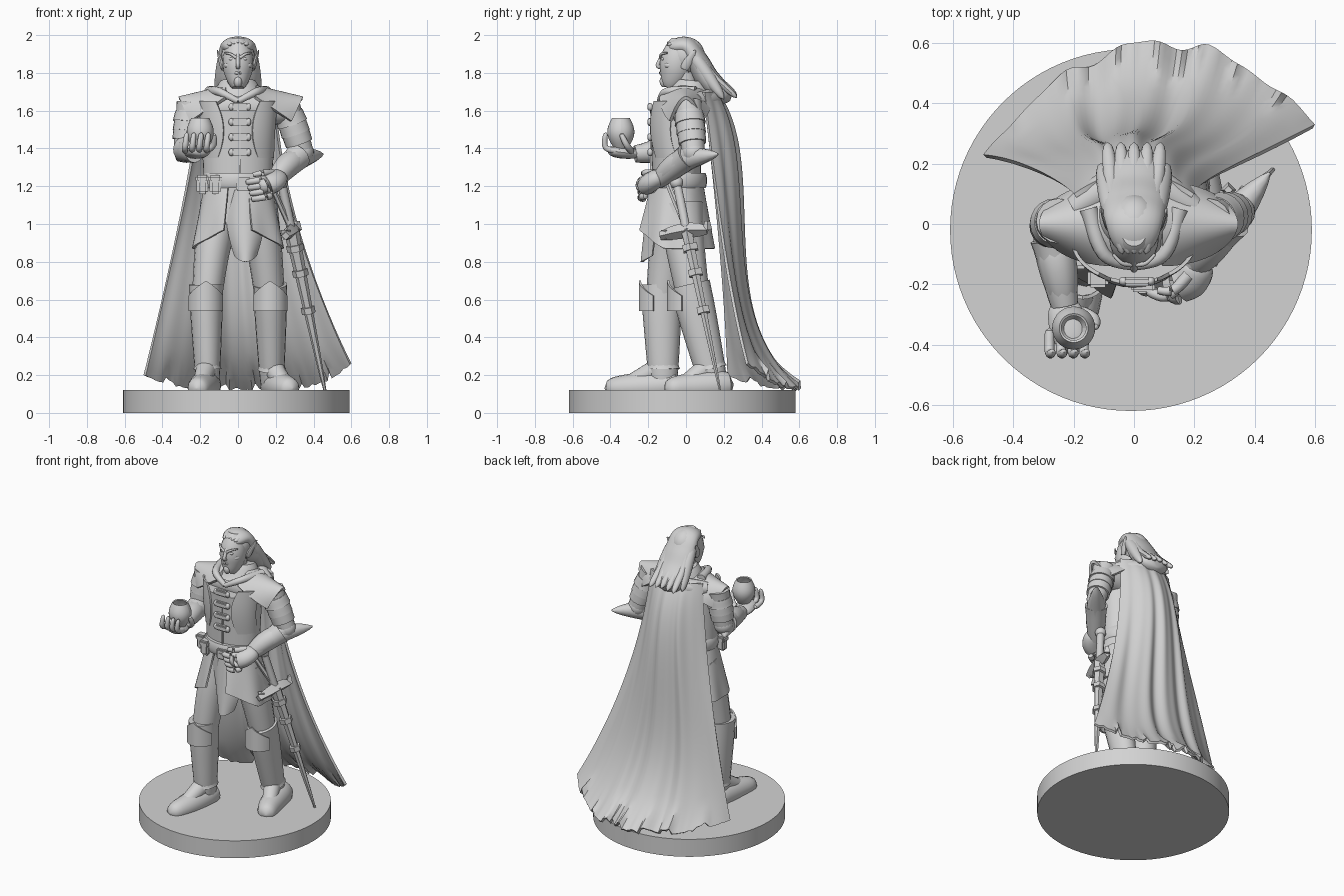
import bpy, bmesh, math, random
from math import sin, cos, pi, sqrt
from mathutils import Vector

random.seed(4)
cube = bpy.data.objects.get("Cube")
if cube:
    bpy.data.objects.remove(cube, do_unlink=True)

grey = bpy.data.materials.new("plain_grey")
grey.use_nodes = True
colour = (.65, .65, .65, 1)
grey.diffuse_color = colour
grey.node_tree.nodes["Principled BSDF"].inputs["Base Color"].default_value = colour
parts = []
both_sides = (-1, 1)


def finish(name, bm):
    bmesh.ops.recalc_face_normals(bm, faces=bm.faces)
    mesh = bpy.data.meshes.new(name)
    bm.to_mesh(mesh)
    bm.free()
    mesh.materials.append(grey)
    obj = bpy.data.objects.new(name, mesh)
    bpy.context.collection.objects.link(obj)
    parts.append(obj)


def smooth_path(path, steps):
    """Catmull-Rom curve through the given points."""
    points = [Vector(p) for p in path]
    padded = [points[0], *points, points[-1]]
    curve = []
    for before, here, there, after in zip(padded, padded[1:], padded[2:], padded[3:]):
        for k in range(steps):
            t = k / steps
            cubic = 3 * (here - there) + after - before
            square = 2 * before - 5 * here + 4 * there - after
            curve.append(here + t * (there - before + t * (square + t * cubic)) / 2)
    return curve + [points[-1]]


def limb(name, path, start, end=None, bulge=0, flat=1, sides=16, rounded=False, steps=6):
    """Solid swept along a path; its radius runs from start to end with a bulge between."""
    end = start if end is None else end
    curve = smooth_path(path, steps)
    last = len(curve) - 1
    bm, rings = bmesh.new(), []
    for i, point in enumerate(curve):
        t = i / last
        radius = start + (end - start) * t + bulge * sin(pi * t)
        if rounded:
            radius *= sqrt(max(.01, 1 - (2 * t - 1) ** 6))
        along = (curve[min(i + 1, last)] - curve[max(i - 1, 0)]).normalized()
        reference = Vector((0, 1, 0)) if abs(along.x) > .9 else Vector((1, 0, 0))
        across = (reference - along * reference.dot(along)).normalized()
        up = along.cross(across) * flat
        angles = [2 * pi * k / sides for k in range(sides)]
        rings.append([bm.verts.new(point + radius * (across * cos(w) + up * sin(w))) for w in angles])
    for low, high in zip(rings, rings[1:]):
        for k in range(sides):
            bm.faces.new((low[k - 1], low[k], high[k], high[k - 1]))
    bm.faces.new(rings[0])
    bm.faces.new(rings[-1])
    finish(name, bm)


def sheet(name, surface, columns=16, rows=12, thickness=.012):
    """Thick cloth or plate following a surface function of u and v."""
    bm = bmesh.new()
    grid = [[bm.verts.new(surface(i / columns, j / rows)) for i in range(columns + 1)] for j in range(rows + 1)]
    for upper, lower in zip(grid, grid[1:]):
        for i in range(columns):
            bm.faces.new((upper[i], upper[i + 1], lower[i + 1], lower[i]))
    bmesh.ops.recalc_face_normals(bm, faces=bm.faces)
    bmesh.ops.solidify(bm, geom=list(bm.faces), thickness=thickness)
    finish(name, bm)


def ball(name, centre, size):
    bm = bmesh.new()
    bmesh.ops.create_uvsphere(bm, u_segments=20, v_segments=12, radius=1)
    bmesh.ops.scale(bm, vec=size, verts=bm.verts)
    bmesh.ops.translate(bm, vec=centre, verts=bm.verts)
    finish(name, bm)


def box(name, centre, size):
    bm = bmesh.new()
    bmesh.ops.create_cube(bm, size=1)
    bmesh.ops.scale(bm, vec=size, verts=bm.verts)
    bmesh.ops.bevel(bm, geom=list(bm.edges), offset=min(size) / 4, segments=2, affect='EDGES')
    bmesh.ops.translate(bm, vec=centre, verts=bm.verts)
    finish(name, bm)


# Round base
limb("base", [(-.01, -.02, 0), (-.01, -.02, .12)], .6, sides=96, steps=1)

# Torso, shoulders, neck and collar
limb("torso", [(0, -.05, 1), (0, -.05, 1.6)], .17, .2, flat=.7, sides=32)
limb("shoulders", [(-.25, 0, 1.6), (0, -.01, 1.62), (.25, 0, 1.6)], .07, bulge=.03)
limb("neck", [(0, .02, 1.6), (0, -.01, 1.8)], .06)
limb("collar", [(0, .02, 1.66), (0, .03, 1.76)], .15, .09, flat=.9, sides=32)
limb("cape_mantle", [(-.2, .05, 1.65), (0, .15, 1.66), (.2, .05, 1.65)], .04, bulge=.02)
for side in both_sides:
    def breast(u, v):
        angle = u + .4 + .2 * (2 * v - 1) ** 2
        swell = .19 + .02 * v
        return side * swell * sin(angle), -.05 - .7 * swell * cos(angle) - .01 * sin(pi * v), 1.35 + .3 * v
    sheet("breast_plate", breast)
    limb("collar_fold", [(side * .15, .05, 1.7), (side * .1, -.1, 1.7), (0, -.14, 1.65)], .03, .015)
for row in range(4):
    height = 1.38 + row * .08
    box("clasp", (.01, -.19, height), (.09, .03, .04))
    for side in both_sides:
        ball("clasp_end", (.01 + side * .045, -.19, height), (.015, .015, .02))
box("front_seam", (.01, -.18, 1.4), (.01, .02, .3))

# Belt, pouches and skirts
limb("belt", [(0, -.05, 1.19), (0, -.05, 1.27)], .18, bulge=.01, flat=.85, sides=32)
box("buckle", (.03, -.21, 1.21), (.08, .03, .07))
box("buckle_pin", (.03, -.22, 1.21), (.04, .02, .03))
for pouch in (Vector((-.19, -.12, 1.21)), Vector((-.12, -.18, 1.21))):
    box("pouch", pouch, (.06, .05, .1))
    box("pouch_flap", pouch + Vector((0, 0, .03)), (.07, .06, .04))


def tabard(u, v):
    across = 2 * u - 1
    width = .09 + .025 * sin(pi * v) - .03 * v
    return .04 + across * width, -.2 - .04 * v + .06 * across ** 2, 1.18 - v * (.38 - .03 * across ** 2)


sheet("front_tabard", tabard, thickness=.015)
for side in both_sides:
    def skirt(u, v):
        angle = .3 + (pi - .3) * u
        flare = (.18 + .07 * v) * (1 + .04 * v * sin(angle * 7))
        drop = .2 + .13 * min(1, angle * .8)
        return side * flare * sin(angle), -.05 - .8 * flare * cos(angle), 1.2 - v * drop
    sheet("side_skirt", skirt, columns=28)

# Legs and boots
legs = {"right": [(-.09, -.04, 1.1), (-.17, -.13, .68), (-.16, -.12, .14), (-.22, -.43, .13)],
        "left": [(.1, -.03, 1.1), (.17, .02, .68), (.18, .15, .14), (.29, -.11, .13)]}
for side, joints in legs.items():
    hip, knee, ankle, toe = map(Vector, joints)
    limb(side + "_thigh", [hip, knee.lerp(hip, .4), knee.lerp(ankle, .2)], .11, .075, flat=1.1)
    limb(side + "_boot", [knee, knee.lerp(ankle, .4), ankle], .09, .058, bulge=.008, flat=1.2, sides=20)
    limb(side + "_ankle_cuff", [ankle.lerp(knee, .17), ankle.lerp(knee, .25)], .075, .062, flat=1.2)
    limb(side + "_foot", [ankle + Vector((0, .1, .01)), ankle.lerp(toe, .5), toe], .085, .045,
         bulge=.01, rounded=True)
    limb(side + "_instep", [ankle.lerp(knee, .2), ankle.lerp(toe, .7)], .06, .04)

    def guard(u, v):
        angle = 2.4 * (u - .5)
        peak = .16 - .08 * abs(2 * u - 1)
        return knee + Vector((.098 * sin(angle), -.12 * cos(angle), v * peak - .14))
    sheet(side + "_knee_guard", guard)

# Arms: sleeve, overlapping bands, bracer with a swept point
arms = {"right": [(-.25, .01, 1.64), (-.28, -.01, 1.4), (-.23, -.27, 1.37), (-.32, .04, 1.34)],
        "left": [(.25, .01, 1.64), (.34, .04, 1.38), (.19, -.15, 1.23), (.45, .17, 1.37)]}
for side, joints in arms.items():
    shoulder, elbow, wrist, point = map(Vector, joints)
    limb(side + "_upper_arm", [shoulder, elbow], .075, .06)
    ball(side + "_elbow", elbow, (.062, .062, .062))
    for band in range(3):
        t = .2 + band * .2
        limb(side + "_arm_band", [shoulder.lerp(elbow, t), shoulder.lerp(elbow, t + .22)],
             .075, .083 - band * .005, sides=20)
    limb(side + "_forearm", [elbow, wrist], .06, .04)
    limb(side + "_bracer", [elbow.lerp(wrist, .15), wrist], .072, .045, sides=20)
    limb(side + "_bracer_point", [point, elbow.lerp(wrist, .3), wrist], .004, .035, bulge=.045, sides=10)

# Shoulder plates
for side in both_sides:
    def shoulder_plate(u, v):
        across = 2 * u - 1
        depth = .14 * sqrt(1 - .6 * v * v)
        reach = .08 + .25 * v - .06 * v * across ** 2
        return side * reach + .015, depth * across, 1.735 - .06 * v - (.06 + .07 * v) * across ** 2
    sheet("shoulder_plate", shoulder_plate, thickness=.018)

# Right hand, open under the goblet
cup = Vector((-.2, -.345, 1.4))
limb("right_palm", [(-.24, -.25, 1.37), cup - Vector((.015, 0, .02)), (-.2, -.41, 1.39)],
     .045, .045, bulge=.02, flat=.5, rounded=True)
for finger in range(4):
    knuckle = cup + Vector((finger * .038 - .08, 0, -.015))
    limb("right_finger", [knuckle, knuckle + Vector((0, -.08, .02)), knuckle + Vector((.01, -.08, .1))],
         .018, .014, sides=10, rounded=True)
limb("right_thumb", [cup + Vector((.02, .06, -.02)), cup + Vector((.07, .03, .02)), cup + Vector((.07, 0, .08))],
     .02, .014, sides=10, rounded=True)


def bowl(u, v):
    radius = .035 + .013 * v + .03 * sin(pi * v)
    return cup + Vector((radius * cos(2 * pi * u), radius * sin(2 * pi * u), .16 * v))


sheet("goblet", bowl, columns=28, thickness=.008)

# Left hand, resting on the belt
limb("left_palm", [(.22, -.12, 1.26), (.18, -.19, 1.22), (.1, -.22, 1.19)], .05, .05, bulge=.015,
     flat=.8, rounded=True)
for finger in range(4):
    knuckle = Vector((.15 + finger * .01, -.21, 1.24 - finger * .03))
    limb("left_finger", [knuckle, knuckle + Vector((-.05, -.03, -.01)), knuckle + Vector((-.11, -.01, -.02))],
         .02, .016, sides=10, rounded=True)
limb("left_thumb", [(.18, -.17, 1.27), (.13, -.22, 1.27), (.08, -.22, 1.26)], .022, .012, sides=10)

# Head and face
ball("skull", (0, 0, 1.89), (.088, .1, .1))
limb("face", [(0, -.09, 1.72), (0, -.06, 1.8), (0, -.04, 1.9), (0, -.03, 1.98)],
     .03, .04, bulge=.047, flat=1.1, sides=24)
limb("nose", [(0, -.12, 1.9), (0, -.15, 1.84), (0, -.12, 1.83)], .01, .013, sides=10)
limb("lips", [(-.03, -.11, 1.8), (0, -.135, 1.8), (.03, -.11, 1.8)], .004, bulge=.005, sides=10)
limb("goatee", [(0, -.12, 1.78), (0, -.115, 1.725)], .012, .01, bulge=.012, sides=10)
for side in both_sides:
    limb("brow", [(side * .01, -.135, 1.88), (side * .04, -.13, 1.9), (side * .07, -.1, 1.905)], .009, .005, sides=10)
    ball("eye", (side * .033, -.12, 1.873), (.015, .01, .009))
    ball("cheekbone", (side * .05, -.09, 1.84), (.024, .026, .018))
    limb("ear", [(side * .08, -.01, 1.82), (side * .09, .01, 1.86), (side * .11, .05, 1.92)],
         .01, .002, bulge=.006, flat=2, sides=10)
    limb("side_hair", [(side * .07, .02, 1.92), (side * .08, .09, 1.82), (side * .11, .2, 1.66)],
         .02, .015, bulge=.02, rounded=True)

# Long swept-back hair
crown = [Vector(p) for p in [(0, -.1, 1.93), (0, 0, 1.94), (0, .06, 1.86), (0, .12, 1.76), (0, .23, 1.65)]]
limb("hair", crown, .075, .12, bulge=.012, flat=.55, sides=24, rounded=True)
for strand in range(-2, 3):
    spread = [p + Vector((strand * (.02 + .006 * i), .01 * i, .03 - .006 * abs(strand)))
              for i, p in enumerate(crown)]
    limb("hair_strand", spread, .02, .025, flat=.8, sides=10, rounded=True)

# Sword in its scabbard
pommel, tip = Vector((.23, -.05, 1.22)), Vector((.46, .18, .12))
hilt = pommel.lerp(tip, .23)
ball("pommel", pommel, (.035, .035, .035))
limb("sword_grip", [pommel, hilt], .024, sides=10)
limb("scabbard", [hilt, tip], .042, .008, flat=.8, sides=6)
limb("cross_guard", [hilt + Vector((-.03, -.14, -.03)), hilt, hilt + Vector((.03, .11, 0))],
     .022, bulge=.02, sides=4, steps=2)
for end in both_sides:
    prong = hilt + Vector((.03 * end, .11 * end, 0))
    limb("guard_prong", [prong, prong + Vector((0, 0, .05 * end))], .026, .014, sides=4, steps=1)
for t in (.3, .42, .6):
    limb("scabbard_band", [pommel.lerp(tip, t), pommel.lerp(tip, t + .03)], .055 - .03 * t, sides=6, steps=1)
limb("sword_strap", [(.17, -.1, 1.22), hilt], .015, sides=6)

# Cape with folds, spreading hem and torn edge
tears = [random.random() ** 3 * .05 for column in range(61)]


def cape(u, v):
    across = 2 * u - 1
    left, right = .2 + .4 * v ** 1.6, -.2 - .3 * v ** 1.2
    edge = .1 + .18 * v + .05 * across * v ** 3
    depth = .2 - .18 * v - .13 * (1 - v) ** 8 + .3 * v ** 6
    fold = .015 * sqrt(v) * (cos(across * 13 + v) + sin(across * 23) / 2) * (1 - across ** 4)
    lift = (.13 if across > 0 else .07) * across ** 4 * v * v
    torn = tears[round(u * 60)] * max(0, v - .9) * 10
    return right + (left - right) * u, edge + depth * (1 - across * across) + fold, 1.7 - 1.57 * v + lift + torn


sheet("cape", cape, columns=60, rows=40, thickness=.016)

# Smooth shading with sharp creases kept
bpy.ops.object.select_all(action='DESELECT')
for obj in parts:
    obj.select_set(True)
bpy.context.view_layer.objects.active = parts[0]
bpy.ops.object.shade_smooth_by_angle(angle=math.radians(38))
